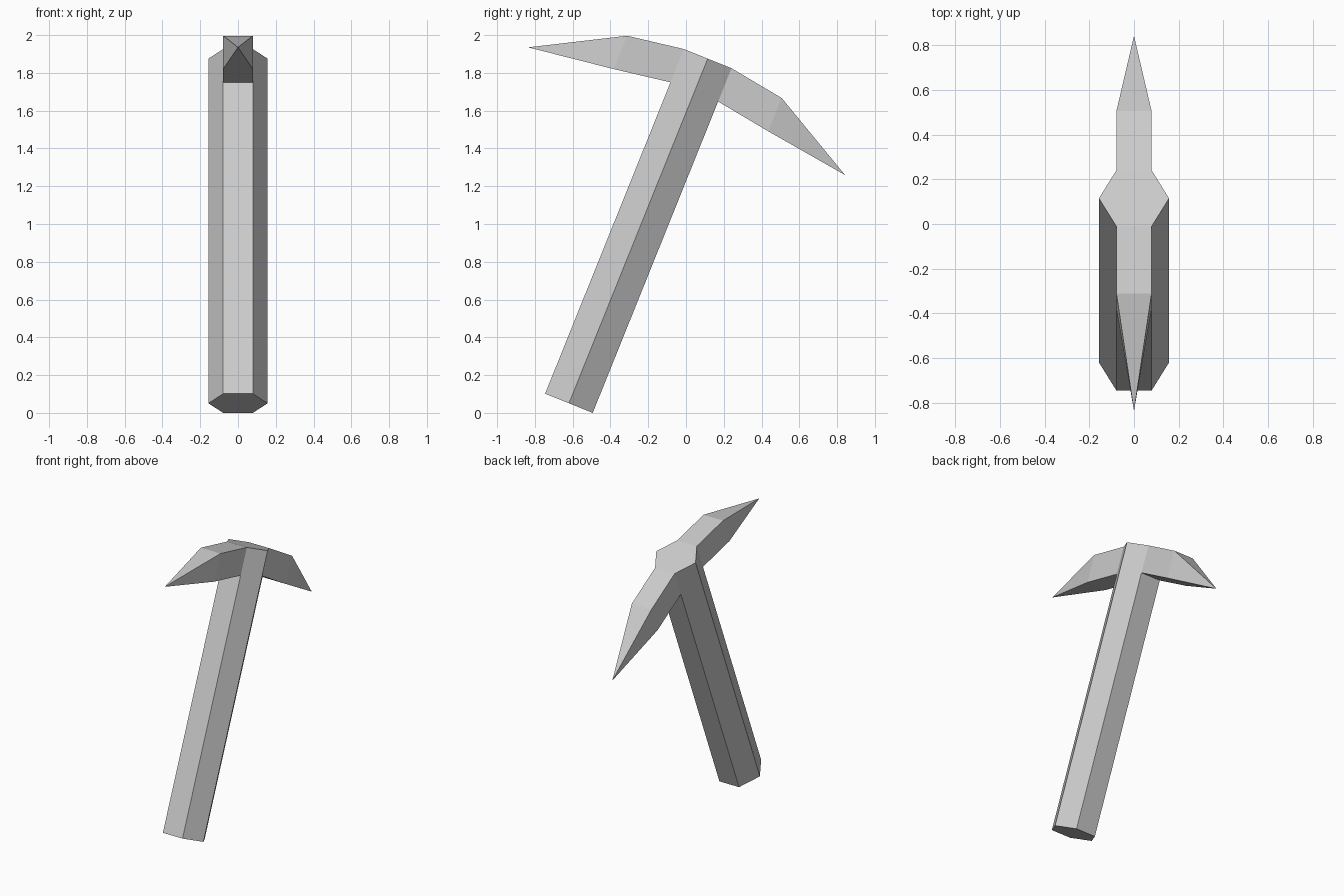
import bpy, bmesh
from math import radians, atan2
from mathutils import Matrix, Vector

if "Cube" in bpy.data.objects:
    bpy.data.objects.remove(bpy.data.objects["Cube"])

LENGTH, RADIUS, DEPTH = 1.967, 0.157, 0.19   # handle length, handle radius, blade root depth

bm = bmesh.new()

# six-sided handle, its top at the local origin
bmesh.ops.create_cone(bm, cap_ends=True, segments=6, radius1=RADIUS, radius2=RADIUS, depth=LENGTH,
                      matrix=Matrix.Translation((0, 0, -LENGTH / 2)) @ Matrix.Rotation(radians(30), 4, 'Z'))
bmesh.ops.bisect_plane(bm, geom=bm.verts[:] + bm.edges[:] + bm.faces[:],
                       plane_co=(0, 0, -DEPTH), plane_no=(0, 0, 1))
bm.normal_update()

# blades: pull out the front and back head panels, then draw each end to a point
panels = [f for f in bm.faces
          if abs(f.normal.y) > 0.95 and f.calc_center_median().z > -DEPTH]
for panel in panels:
    side = 1 if panel.normal.y > 0 else -1
    end = bmesh.ops.extrude_face_region(bm, geom=[panel])
    bmesh.ops.delete(bm, geom=[panel], context='FACES_ONLY') if panel.is_valid else None
    face = next(g for g in end["geom"] if isinstance(g, bmesh.types.BMFace))
    for v in face.verts:
        v.co.y = side * 0.441
        v.co.z -= 0.047
    tip = bmesh.ops.poke(bm, faces=[face])["verts"][0]
    tip.co = Vector((0, side * 0.905, -0.30))

# lean the whole tool backwards and stand it on the ground
bm.transform(Matrix.Translation((0, 0.115, 1.88)) @ Matrix.Rotation(-atan2(0.735, 1.825), 4, 'X'))
low = min(v.co.z for v in bm.verts)
bmesh.ops.translate(bm, verts=bm.verts, vec=(0, 0, -low))
bmesh.ops.recalc_face_normals(bm, faces=bm.faces)

mesh = bpy.data.meshes.new("pickaxe")
bm.to_mesh(mesh)
bm.free()
bpy.context.collection.objects.link(bpy.data.objects.new("pickaxe", mesh))
